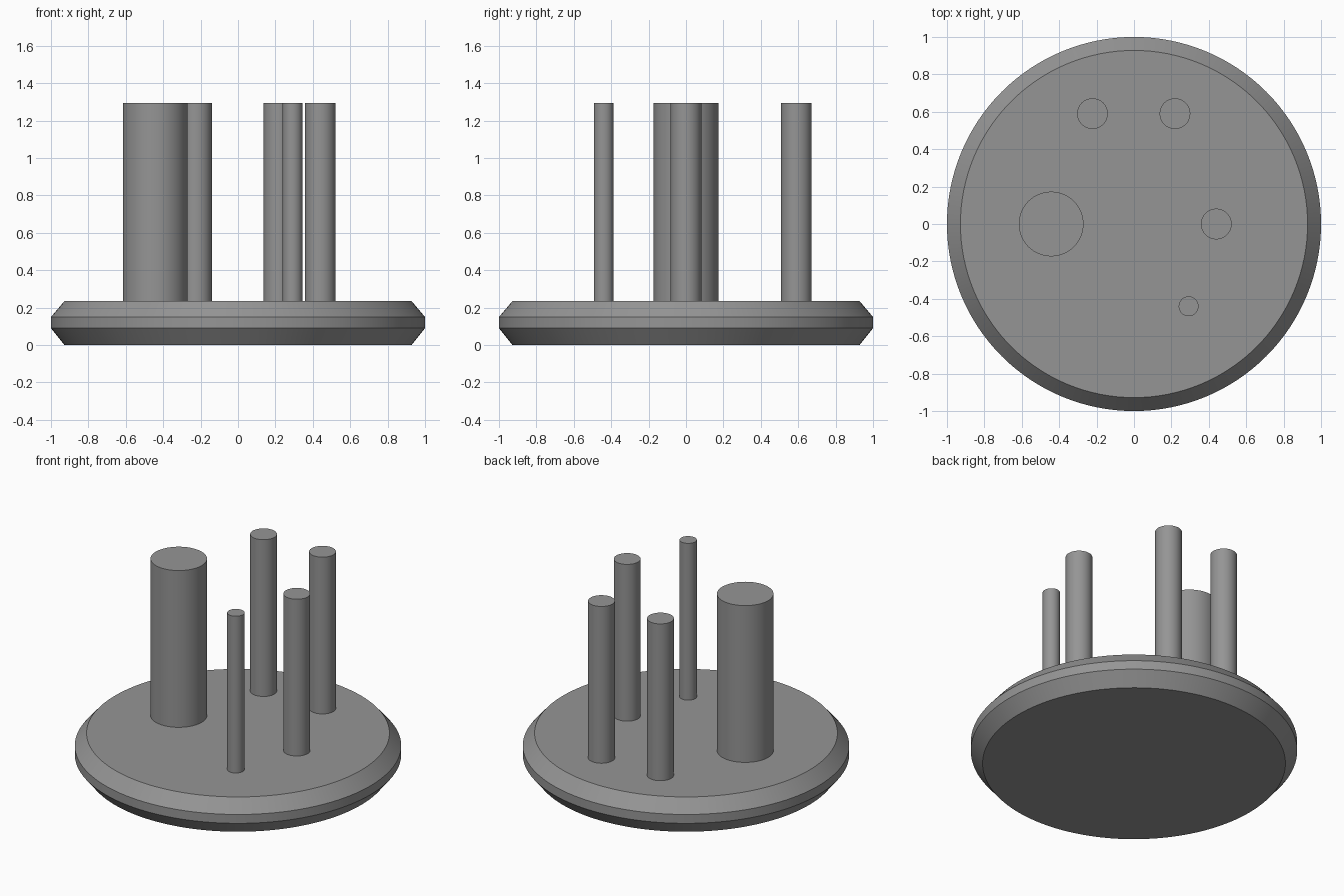
import bpy, bmesh, math

if "Cube" in bpy.data.objects:
    bpy.data.objects.remove(bpy.data.objects["Cube"])

grey = bpy.data.materials.new("mid grey")
grey.diffuse_color = (0.3, 0.3, 0.3, 1)
grey.use_nodes = True
grey.node_tree.nodes["Principled BSDF"].inputs["Base Color"].default_value = grey.diffuse_color


def turned(name, profile, x=0, y=0, sides=96):
    """Closed solid of revolution from (radius, height) points, bottom to top."""
    bm = bmesh.new()
    rings = [[bm.verts.new((r * math.cos(2 * math.pi * i / sides),
                            r * math.sin(2 * math.pi * i / sides), z))
              for i in range(sides)] for r, z in profile]
    bm.faces.new(rings[0][::-1])
    bm.faces.new(rings[-1])
    for low, high in zip(rings, rings[1:]):
        for i in range(sides):
            j = (i + 1) % sides
            bm.faces.new((low[i], low[j], high[j], high[i]))
    mesh = bpy.data.meshes.new(name)
    bm.to_mesh(mesh)
    bm.free()
    mesh.materials.append(grey)
    obj = bpy.data.objects.new(name, mesh)
    bpy.context.collection.objects.link(obj)
    obj.location = (x, y, 0)
    bpy.ops.object.select_all(action='DESELECT')
    obj.select_set(True)
    bpy.context.view_layer.objects.active = obj
    bpy.ops.object.shade_smooth_by_angle(angle=math.radians(25))
    return obj


# Round base with chamfered rims
BASE_TOP, PIN_TOP = 0.235, 1.295
turned("base_disc", [(0.928, 0), (1, 0.09), (1, 0.15), (0.928, BASE_TOP)], sides=128)

# Upright pins standing on the base: x, y, radius
pins = {
    "thick_pin": (-0.443, 0, 0.173),
    "back_left_pin": (-0.222, 0.59, 0.082),
    "back_right_pin": (0.219, 0.59, 0.082),
    "right_pin": (0.44, 0, 0.082),
    "thin_front_pin": (0.292, -0.44, 0.053),
}
for name, (x, y, r) in pins.items():
    turned(name, [(r, BASE_TOP), (r, PIN_TOP)], x, y, sides=64)
